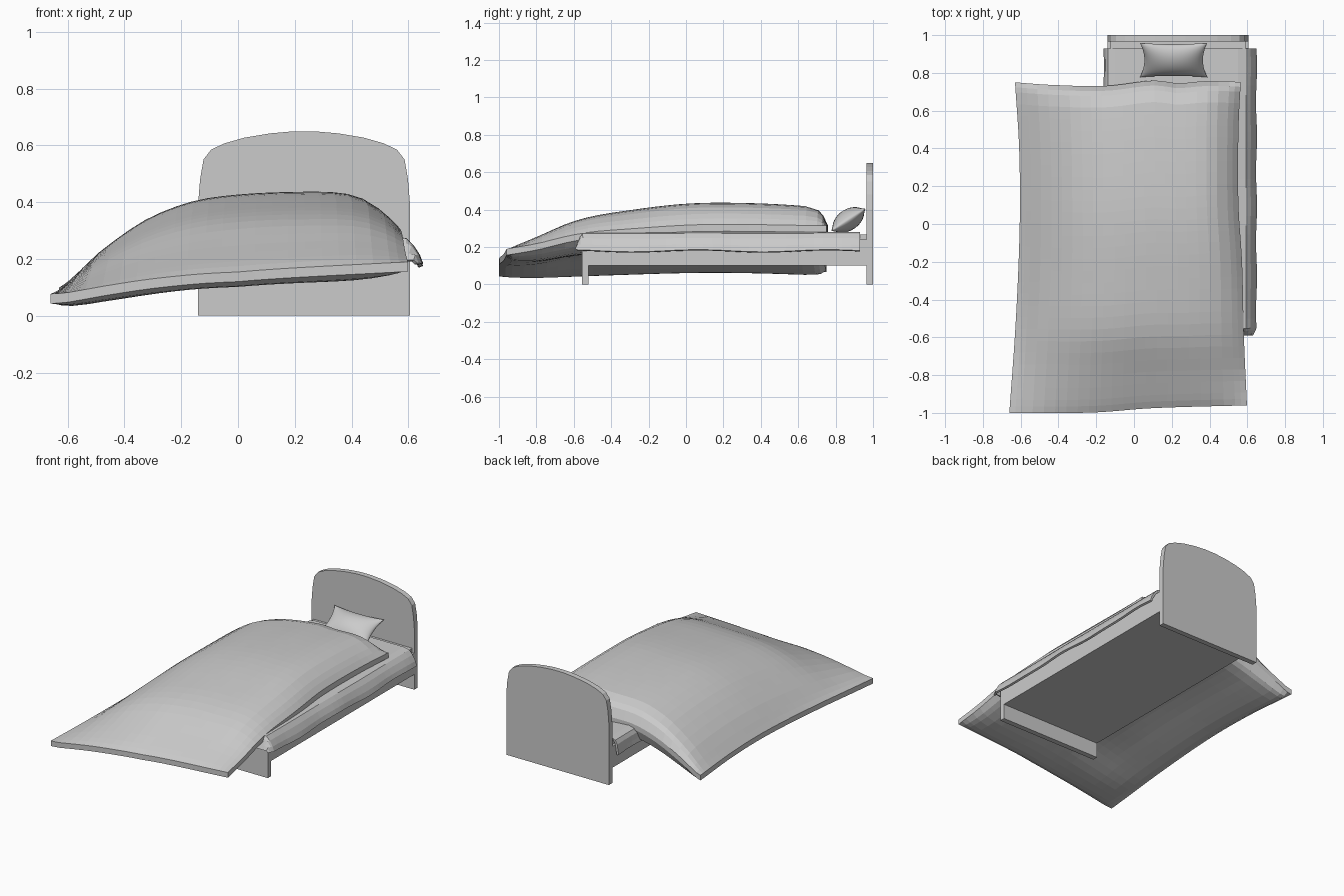
import bpy, bmesh, math
from mathutils import Matrix

if "Cube" in bpy.data.objects:
    bpy.data.objects.remove(bpy.data.objects["Cube"])


def table(pts, t):
    """Smooth (Hermite) interpolation through a short list of (t, value) points."""
    t = min(max(t, pts[0][0]), pts[-1][0])
    k = next((i for i in range(len(pts) - 1) if t <= pts[i + 1][0]), len(pts) - 2)

    def slope(i):
        lo, hi = pts[max(i - 1, 0)], pts[min(i + 1, len(pts) - 1)]
        return (hi[1] - lo[1]) / (hi[0] - lo[0])
    (a, p), (b, q) = pts[k], pts[k + 1]
    w = b - a
    s = (t - a) / w
    return ((2 * s**3 - 3 * s**2 + 1) * p + (s**3 - 2 * s**2 + s) * w * slope(k)
            + (3 * s**2 - 2 * s**3) * q + (s**3 - s**2) * w * slope(k + 1))


def finish(name, bm):
    bmesh.ops.recalc_face_normals(bm, faces=bm.faces)
    me = bpy.data.meshes.new(name)
    bm.to_mesh(me)
    bm.free()
    ob = bpy.data.objects.new(name, me)
    bpy.context.collection.objects.link(ob)
    return ob


def box(name, x0, x1, y0, y1, z0, z1):
    bm = bmesh.new()
    bmesh.ops.create_cube(bm, size=1)
    for v in bm.verts:
        v.co = (x0 + (v.co.x + .5) * (x1 - x0), y0 + (v.co.y + .5) * (y1 - y0),
                z0 + (v.co.z + .5) * (z1 - z0))
    return finish(name, bm)


def sheet_grid(bm, us, vs, fn):
    rows = [[bm.verts.new(fn(u, v)) for u in us] for v in vs]
    for r, s in zip(rows, rows[1:]):
        for i in range(len(us) - 1):
            bm.faces.new((r[i], r[i + 1], s[i + 1], s[i]))
    return rows


def cushion(us, vs, top, bottom):
    """Two grids joined by a wall round their borders."""
    bm = bmesh.new()
    loops = []
    for fn in (top, bottom):
        g = sheet_grid(bm, us, vs, fn)
        loops.append(g[0] + [r[-1] for r in g[1:]] + g[-1][-2::-1] + [r[0] for r in g[-2:0:-1]])
    a, b = loops
    for i in range(len(a)):
        j = (i + 1) % len(a)
        bm.faces.new((a[i], a[j], b[j], b[i]))
    return bm


# Headboard: arched slab, mirrored half profile
CX = .2325
half = [(.3725, 0), (.3725, .40), (.366, .48), (.354, .55), (.327, .585), (.28, .607),
        (.21, .627), (.12, .642), (.04, .649)]
bm = bmesh.new()
outline = half + [(-x, z) for x, z in reversed(half)]
face = bm.faces.new([bm.verts.new((CX + x, .965, z)) for x, z in outline])
ext = bmesh.ops.extrude_face_region(bm, geom=[face])["geom"]
for v in ext:
    if isinstance(v, bmesh.types.BMVert):
        v.co.y = 1.0
finish("headboard", bm)

# Bed base, foot panel and mattress
box("bed_base", -.14, .605, -.53, .966, .10, .24)
box("foot_panel", -.14, .605, -.555, -.52, 0, .24)
box("mattress", -.125, .59, -.545, .966, .235, .268)

# Bed sheet draped over both sides and the foot
prof = [(-.155, .175), (-.15, .205), (-.145, .24), (-.133, .262), (-.10, .274), (.1, .274), (.3, .274),
        (.55, .274), (.59, .266), (.612, .242), (.632, .208), (.642, .178)]


def drape(i, y):
    x, z = prof[i]
    hang = max(0, (.274 - z) / .1)
    x += hang * .003 * math.sin(y * 17)
    z += hang * .006 * math.sin(y * 9 + 1)
    if y < -.55:
        z = min(z, .274 - (-.55 - y) * 2.3)
        if i > 8:
            x -= (-.55 - y) * .5
    return (x, y, z)


bm = bmesh.new()
ys = [-.585, -.575, -.56, -.55] + [-.55 + 1.48 * k / 30 for k in range(1, 31)]
sheet_grid(bm, range(len(prof)), ys, drape)
sheet = finish("bed_sheet", bm)
mod = sheet.modifiers.new("thickness", 'SOLIDIFY')
mod.thickness = .014
mod.offset = 0

# Duvet: hangs off the left side and the foot of the bed
x_left = [(-1, -.66), (-.5, -.625), (0, -.605), (.4, -.608), (.75, -.63)]
x_right = [(-1, .60), (-.6, .582), (-.2, .572), (.1, .553), (.5, .553), (.75, .565)]
y_front = [(0, -1), (.35, -.998), (.6, -.975), (1, -.96)]
y_back = [(0, .75), (.15, .737), (.4, .731), (.62, .76), (.72, .745), (.85, .757), (1, .752)]
bed_z = [(-1, .135), (-.8, .185), (-.58, .252), (-.3, .280), (.1, .303), (.75, .297)]
left_z = [(-1, .06), (0, .082), (.75, .078)]
rise = [(-.66, 0), (-.6, .06), (-.5, .3), (-.4, .52), (-.3, .71), (-.15, .9), (0, .97), (.2, 1), (.6, 1)]
puff_u = [(0, 0), (.03, .16), (.1, .45), (.25, .8), (.45, .95), (.7, 1), (.83, .97), (.9, .8), (.96, .42), (1, 0)]
puff_v = [(0, 0), (.03, .15), (.115, .42), (.23, .66), (.4, .88), (.57, 1), (.75, 1), (.9, .93), (.96, .82),
          (.985, .5), (1, 0)]


def duvet(side):
    def fn(u, v):
        y = table(y_front, u) * (1 - v) + table(y_back, u) * v
        x = table(x_left, y) * (1 - u) + table(x_right, y) * u
        lo = table(left_z, y)
        mid = lo + (table(bed_z, y) - lo) * table(rise, x)
        mid += .028 * max(0, x) / .6 * max(0, min(1, (-.6 - y) / .35))   # right front corner lifts
        p = max(0, table(puff_u, u) * table(puff_v, v))
        if side > 0:
            z = mid + .017 + .114 * p
        else:
            z = max(.028, mid - .017 - .105 * p ** .65)
        return (x, y, z)
    return fn


us = [0, .025] + [.05 + .9 * k / 19 for k in range(20)] + [.975, 1]
vs = [0, .02] + [.04 + .93 * k / 26 for k in range(27)] + [.985, 1]
finish("duvet", cushion(us, vs, duvet(1), duvet(-1)))


# Pillow: pinched corners, leaning on the headboard
def pillow(side):
    def fn(u, v):
        x = .178 * u * (1 - .13 * (1 - v * v))
        y = .108 * v * (1 - .12 * (1 - u * u))
        p = max(0, (1 - u * u) * (1 - v * v)) ** .6
        return (x, y, side * (.0015 + .055 * p))
    return fn


ts = [math.sin(math.pi / 2 * (k / 10 - 1)) for k in range(21)]
bm = cushion(ts, ts, pillow(1), pillow(-1))
bm.transform(Matrix.Translation((.21, .868, .345)) @ Matrix.Rotation(math.radians(33), 4, 'X'))
ob = finish("pillow", bm)
bpy.context.view_layer.objects.active = ob
ob.select_set(True)
bpy.ops.object.shade_smooth_by_angle(angle=math.radians(40))
